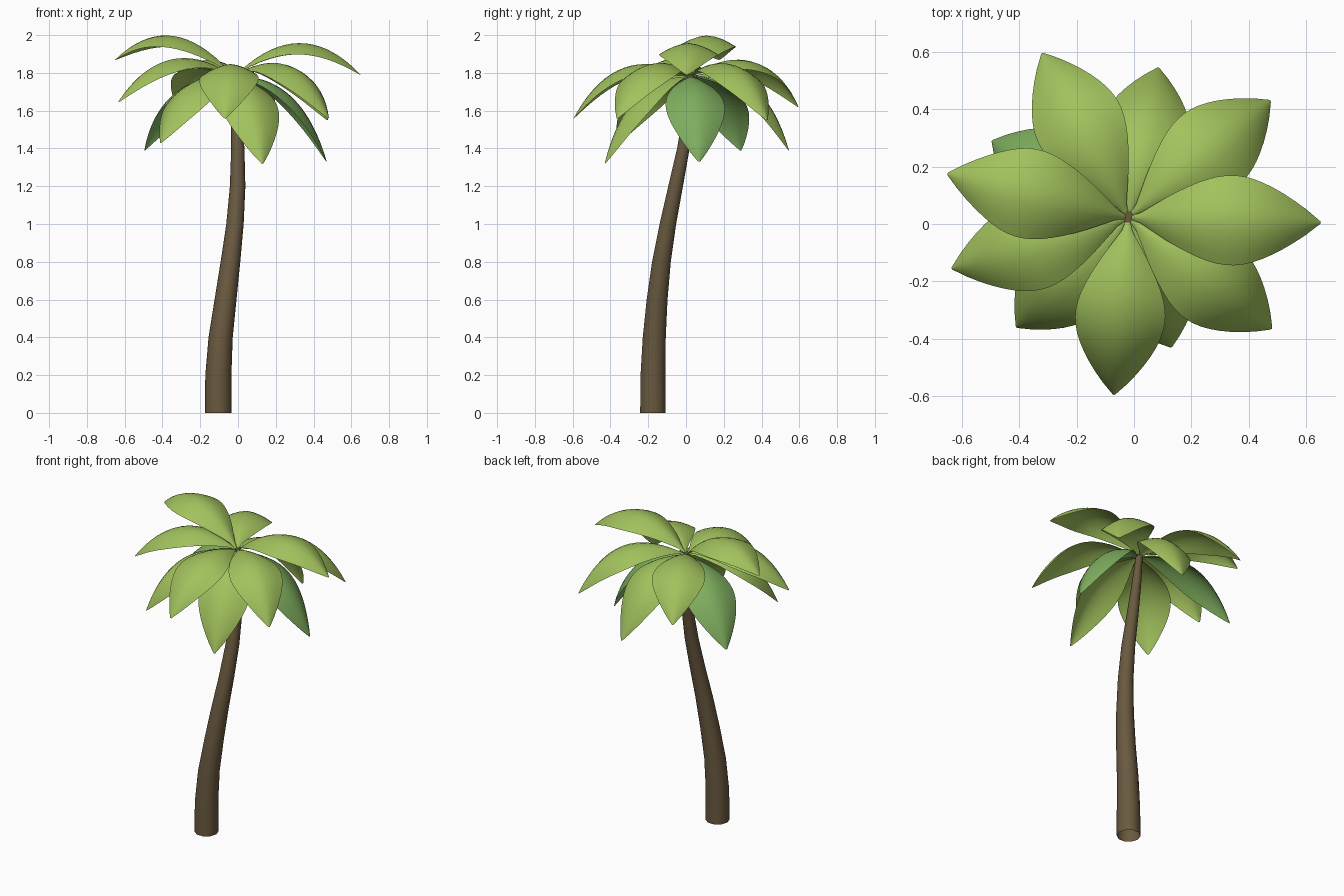
import bpy, bmesh, math
from mathutils import Vector

if "Cube" in bpy.data.objects:
    bpy.data.objects.remove(bpy.data.objects["Cube"])


def material(name, rgb):
    m = bpy.data.materials.new(name)
    m.diffuse_color = (*rgb, 1)
    m.use_nodes = True
    m.node_tree.nodes["Principled BSDF"].inputs["Base Color"].default_value = m.diffuse_color
    return m


TRUNK = material("bark brown", (0.142, 0.10, 0.05))
LIGHT = material("leaf green", (0.36, 0.54, 0.11))
DEEP = material("deep leaf green", (0.21, 0.42, 0.112))


def finish(name, bm, mat):
    mesh = bpy.data.meshes.new(name)
    bm.normal_update()
    bm.to_mesh(mesh)
    bm.free()
    ob = bpy.data.objects.new(name, mesh)
    bpy.context.collection.objects.link(ob)
    mesh.materials.append(mat)
    bpy.ops.object.select_all(action='DESELECT')
    bpy.context.view_layer.objects.active = ob
    ob.select_set(True)
    bpy.ops.object.shade_smooth_by_angle(angle=math.radians(50))


# Trunk: tapering rings along a leaning path (x, y, z, radius), open at the base
PATH = [(-.105, -.175, 0, .071), (-.104, -.175, .2, .069), (-.092, -.168, .4, .064),
        (-.066, -.153, .6, .058), (-.040, -.130, .8, .052), (-.016, -.096, 1.0, .046),
        (-.002, -.055, 1.2, .041), (-.001, -.014, 1.4, .035), (-.008, .013, 1.6, .028),
        (-.02, .025, 1.79, .020)]
SIDES = 10
bm = bmesh.new()
rings = []
for x, y, z, r in PATH:
    rings.append([bm.verts.new((x + r * math.cos(2 * math.pi * k / SIDES),
                                y + r * math.sin(2 * math.pi * k / SIDES), z))
                  for k in range(SIDES)])
for a, b in zip(rings, rings[1:]):
    for k in range(SIDES):
        n = (k + 1) % SIDES
        bm.faces.new((a[k], a[n], b[n], b[k]))
bm.faces.new(rings[-1])
finish("trunk", bm, TRUNK)

ROOT = Vector((-.02, .022, 1.78))


def leaf(name, tip, lift, reach, mat, half=.157, camber=.06, rows=18, cols=8):
    """Arched leaf: Bezier midrib to the tip, pointed outline, drooping edges."""
    tip = Vector(tip)
    ctrl = ROOT.lerp(tip, reach)
    ctrl.z = lift
    flat = Vector((tip.x - ROOT.x, tip.y - ROOT.y, 0)).normalized()
    side = Vector((-flat.y, flat.x, 0))
    bm = bmesh.new()
    grid = []
    for i in range(rows + 1):
        t = i / rows
        p = ROOT * (1 - t) ** 2 + ctrl * 2 * t * (1 - t) + tip * t * t
        tangent = (ctrl - ROOT) * (1 - t) + (tip - ctrl) * t
        up = tangent.cross(side).normalized()
        # narrow stalk, wide middle, pointed tip
        w = max(math.sin(math.pi * t ** 1.1), 0) ** .8 * (1 - math.exp(-t / .06))
        w = max(w, .03)
        grid.append([bm.verts.new(p + side * (u * w * half) - up * (abs(u) ** 1.7 * w * camber))
                     for u in (2 * j / cols - 1 for j in range(cols + 1))])
    for a, b in zip(grid, grid[1:]):
        for j in range(cols):
            bm.faces.new((a[j], b[j], b[j + 1], a[j + 1]))
    bm.normal_update()
    if sum(f.normal.z for f in bm.faces) < 0:
        bmesh.ops.reverse_faces(bm, faces=bm.faces[:])
    finish(name, bm, mat)


# Crown: tip position, control height, control reach, colour
LEAVES = [
    ((.65, .005, 1.79), 2.13, .52, LIGHT),
    ((-.65, .175, 1.87), 2.165, .52, LIGHT),
    ((.475, .43, 1.55), 2.00, .66, LIGHT),
    ((-.32, .595, 1.62), 2.02, .63, LIGHT),
    ((-.635, -.155, 1.645), 2.03, .58, LIGHT),
    ((-.07, -.595, 1.56), 1.985, .63, LIGHT),
    ((.48, -.365, 1.56), 2.00, .66, LIGHT),
    ((.085, .545, 1.39), 1.89, .72, LIGHT),
    ((-.41, -.36, 1.43), 1.84, .72, LIGHT),
    ((.13, -.43, 1.32), 1.79, .72, LIGHT),
    ((.47, .07, 1.33), 1.80, .72, DEEP),
    ((-.495, .29, 1.39), 1.82, .72, DEEP),
]
for i, (tip, lift, reach, mat) in enumerate(LEAVES, 1):
    leaf(f"leaf_{i:02d}", tip, lift, reach, mat)
